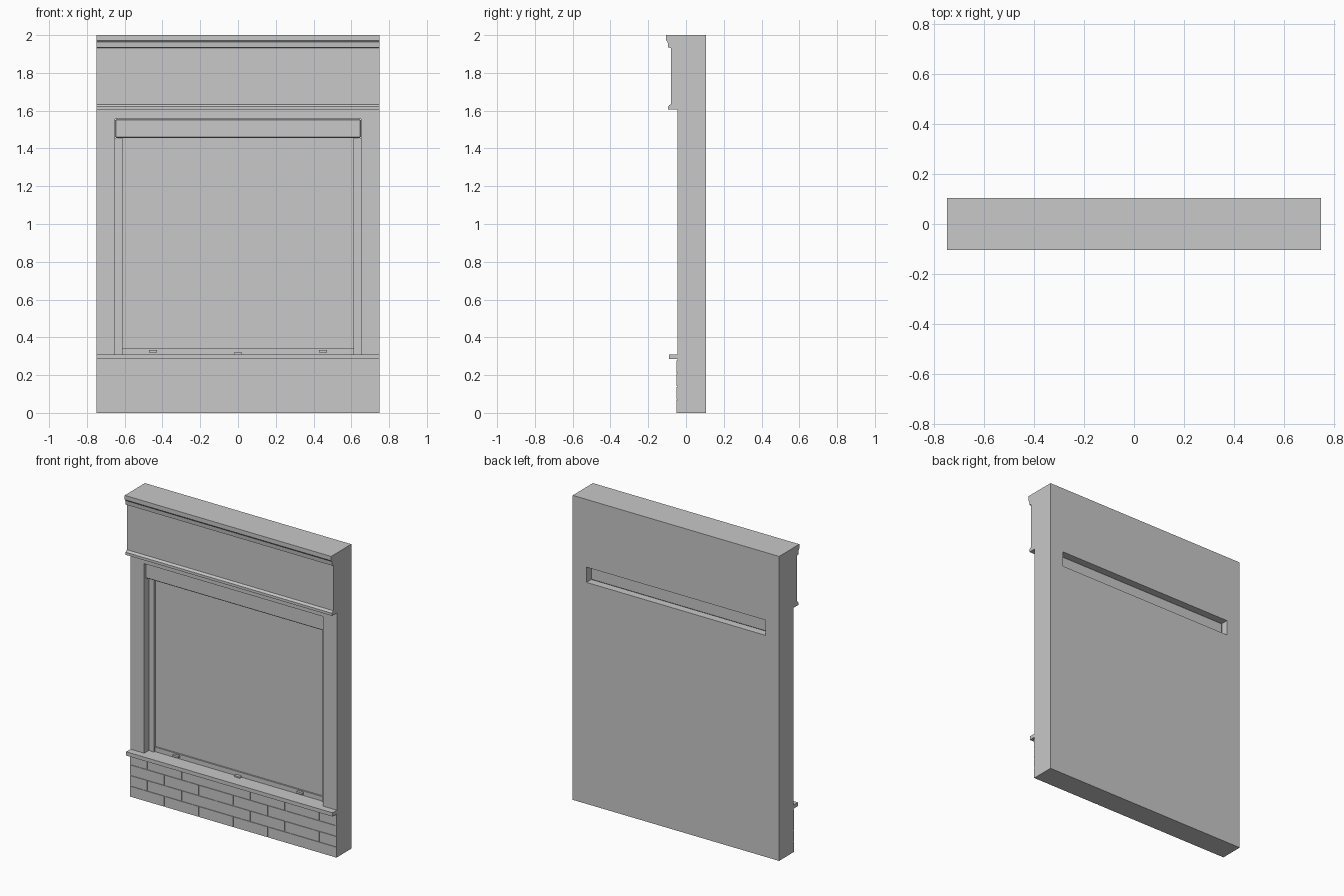
import bpy
import bmesh

cube = bpy.data.objects.get("Cube")
if cube:
    bpy.data.objects.remove(cube, do_unlink=True)

grey = bpy.data.materials.new("light grey")
grey.use_nodes = True
colour = (0.58, 0.58, 0.58, 1)
grey.diffuse_color = colour
grey.node_tree.nodes["Principled BSDF"].inputs["Base Color"].default_value = colour


def add_object(name, bm):
    bmesh.ops.recalc_face_normals(bm, faces=bm.faces)
    mesh = bpy.data.meshes.new(name)
    bm.to_mesh(mesh)
    bm.free()
    mesh.materials.append(grey)
    obj = bpy.data.objects.new(name, mesh)
    bpy.context.scene.collection.objects.link(obj)
    return obj


def add_box(bm, x, y, z):
    verts = bmesh.ops.create_cube(bm, size=1)["verts"]
    for v in verts:
        for axis, (low, high) in enumerate((x, y, z)):
            v.co[axis] = high if v.co[axis] > 0 else low


def box(name, x, y, z):
    bm = bmesh.new()
    add_box(bm, x, y, z)
    return add_object(name, bm)


def moulding(name, profile):
    """Extrude a (y, z) profile over the full width."""
    bm = bmesh.new()
    face = bm.faces.new([bm.verts.new((-HALF, y, z)) for y, z in profile])
    new = bmesh.ops.extrude_face_region(bm, geom=[face])["geom"]
    for item in new:
        if isinstance(item, bmesh.types.BMVert):
            item.co.x = HALF
    return add_object(name, bm)


HALF = 0.75            # half width of the wall
OPENING = 0.65         # half width of the opening
FRONT, BACK = -0.045, 0.105
SILL, BOX_BOTTOM, HEAD = 0.31, 1.455, 1.555

# Wall with the shutter opening and the slot for the housing
wall = box("wall", (-HALF, HALF), (FRONT, BACK), (0, 2))
cutters = [
    box("opening_cutter", (-OPENING, OPENING), (-0.2, 0.03), (SILL, HEAD - 0.05)),
    box("slot_cutter", (-OPENING, OPENING), (-0.2, 0.2), (BOX_BOTTOM, HEAD)),
]
for cutter in cutters:
    mod = wall.modifiers.new(cutter.name, "BOOLEAN")
    mod.operation = "DIFFERENCE"
    mod.solver = "EXACT"
    mod.object = cutter
    cutter.hide_render = True
    cutter.hide_viewport = True
    cutter.display_type = "WIRE"

# Stepped fascia with cornice and lower moulding
moulding("fascia", [
    (FRONT, 2), (-0.105, 2), (-0.105, 1.972), (-0.097, 1.963),
    (-0.094, 1.935), (-0.08, 1.932), (-0.08, 1.633), (-0.088, 1.63),
    (-0.094, 1.622), (-0.094, 1.605), (FRONT, 1.605)])

# Window sill
moulding("sill", [(FRONT, 0.285), (-0.09, 0.285), (-0.09, SILL), (FRONT, SILL)])

# Shutter housing
housing = box("shutter_housing", (-OPENING, OPENING), (-0.033, 0.06), (BOX_BOTTOM, HEAD))
bevel = housing.modifiers.new("edge", "BEVEL")
bevel.width = 0.005
bevel.segments = 1

# Shutter sheet and bottom bar
box("shutter", (-0.612, 0.612), (0.02, 0.031), (SILL, BOX_BOTTOM))
box("bottom_bar", (-0.612, 0.612), (0.01, 0.025), (SILL, 0.34))

# Stepped guide rails
for side, name in ((-1, "right"), (1, "left")):
    def span(a, b):
        return sorted((side * a, side * b))
    box(name + "_guide_rail", span(0.612, 0.637), (0, 0.031), (SILL, BOX_BOTTOM))
    box(name + "_rail_flange", span(0.637, OPENING), (0.004, 0.031), (SILL, BOX_BOTTOM))
    box(name + "_stop", span(0.43, 0.47), (-0.006, 0.012), (0.32, 0.333))

# Central latch
box("latch", (-0.02, 0.02), (-0.01, 0.012), (SILL, 0.319))

# Thin plinth tiles in running bond
bm = bmesh.new()
ROWS, WIDTH, HEIGHT, GAP = 4, 0.25, 0.07, 0.002
for row in range(ROWS):
    start = -HALF - (WIDTH / 2 if row % 2 else 0)
    for column in range(7):
        left = max(start + column * WIDTH, -HALF)
        right = min(start + (column + 1) * WIDTH, HALF)
        if right - left > GAP * 2:
            add_box(bm,
                    (left + (GAP if left > -HALF else 0), right - (GAP if right < HALF else 0)),
                    (FRONT - 0.004, FRONT),
                    (row * HEIGHT + (GAP if row else 0), (row + 1) * HEIGHT - GAP))
add_object("plinth_tiles", bm)
